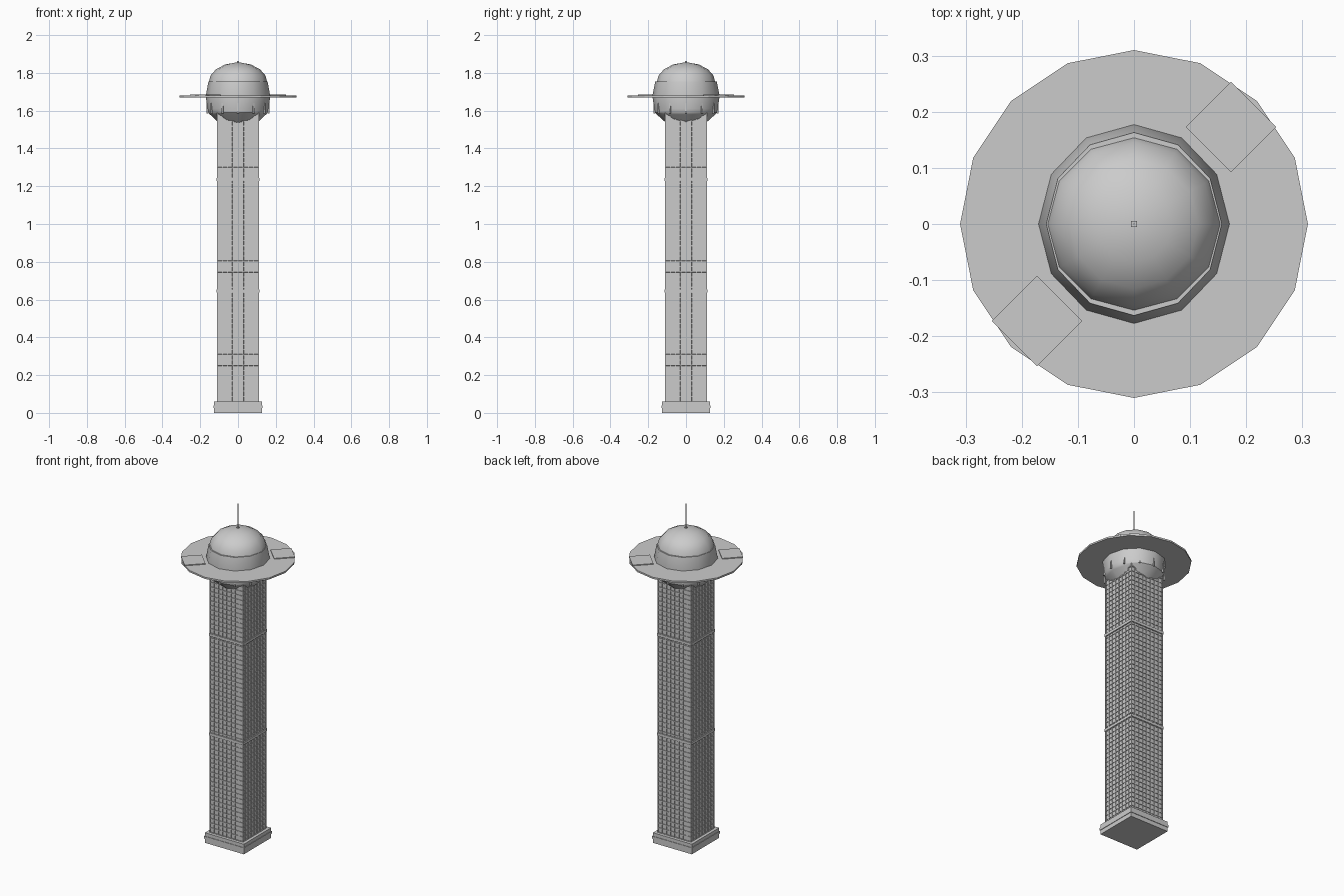
import bpy, bmesh, math
from mathutils import Matrix

if "Cube" in bpy.data.objects:
    bpy.data.objects.remove(bpy.data.objects["Cube"])

grey = bpy.data.materials.new("light grey")
grey.diffuse_color = (0.6, 0.6, 0.6, 1)
grey.use_nodes = True
grey.node_tree.nodes["Principled BSDF"].inputs["Base Color"].default_value = grey.diffuse_color


def finish(bm, name, smooth=None):
    bmesh.ops.recalc_face_normals(bm, faces=bm.faces)
    me = bpy.data.meshes.new(name)
    bm.to_mesh(me)
    bm.free()
    ob = bpy.data.objects.new(name, me)
    bpy.context.collection.objects.link(ob)
    me.materials.append(grey)
    if smooth:
        bpy.ops.object.select_all(action='DESELECT')
        ob.select_set(True)
        bpy.context.view_layer.objects.active = ob
        bpy.ops.object.shade_smooth_by_angle(angle=math.radians(smooth))
    return ob


def box(name, half, z0, z1, x=0, y=0, turn=0):
    bm = bmesh.new()
    m = (Matrix.Translation((x, y, (z0 + z1) / 2)) @ Matrix.Rotation(math.radians(turn), 4, 'Z')
         @ Matrix.Diagonal((2 * half, 2 * half, z1 - z0, 1)))
    bmesh.ops.create_cube(bm, size=1, matrix=m)
    return finish(bm, name)


def lathe(name, profile, sides, smooth=None, sx=1.0, sy=1.0):
    """Closed solid from (radius, height) pairs; radius 0 makes a pole."""
    bm = bmesh.new()
    rings = []
    for r, z in profile:
        n = 1 if r == 0 else sides
        rings.append([bm.verts.new((sx * r * math.cos(2 * math.pi * i / sides),
                                    sy * r * math.sin(2 * math.pi * i / sides), z)) for i in range(n)])
    for a, b in zip(rings, rings[1:]):
        for i in range(sides):
            j = (i + 1) % sides
            quad = [a[i % len(a)], a[j % len(a)], b[j % len(b)], b[i % len(b)]]
            bm.faces.new(list(dict.fromkeys(quad)))
    for ring in (rings[0], rings[-1]):
        if len(ring) > 1:
            bm.faces.new(ring)
    return finish(bm, name, smooth)


# Base plinth with a slim band
box("plinth", 0.128, 0, 0.06)
box("plinth_band", 0.131, 0.025, 0.04)

# Shaft: four walls divided into a grid of recessed windows
COLS, ROWS, HALF, Z0, Z1 = 8, 56, 0.11, 0.06, 1.6
bm = bmesh.new()
for k in range(4):
    rot = Matrix.Rotation(k * math.pi / 2, 4, 'Z')
    grid = [[bm.verts.new(rot @ Matrix.Translation((-HALF + 2 * HALF * c / COLS, -HALF,
             Z0 + (Z1 - Z0) * r / ROWS)).translation) for c in range(COLS + 1)] for r in range(ROWS + 1)]
    for r in range(ROWS):
        for c in range(COLS):
            bm.faces.new((grid[r][c], grid[r][c + 1], grid[r + 1][c + 1], grid[r + 1][c]))
walls = list(bm.faces)
bm.normal_update()
bmesh.ops.inset_individual(bm, faces=walls, thickness=0.004, depth=0)
bm.normal_update()
bmesh.ops.inset_individual(bm, faces=walls, thickness=0.0003, depth=-0.004)
bmesh.ops.remove_doubles(bm, verts=bm.verts, dist=0.00005)
finish(bm, "shaft")

# Belts around the shaft
for z in (0.645, 1.235):
    box("shaft_belt", 0.113, z - 0.008, z + 0.008)

# Round head: faceted bowl, wall and smooth dome
lathe("head_bowl", [(0.105, 1.535), (0.155, 1.58), (0.165, 1.59), (0.168, 1.61), (0.178, 1.677),
                    (0.163, 1.755), (0.14, 1.755)], 12, 35, sx=0.96)
dome = [(0.155 * math.cos(t), 1.75 + 0.105 * math.sin(t))
        for t in (math.radians(a) for a in (0, 20, 42, 64))]
lathe("head_dome", dome + [(0, 1.857)], 12, 50)

# Slim ribs under the disc
for i in range(12):
    a = i * math.pi / 6
    box("head_rib", 0.004, 1.585, 1.64, 0.162 * math.cos(a), 0.168 * math.sin(a), math.degrees(a))

# Wide disc with two square pads
lathe("disc", [(0.31, 1.671), (0.31, 1.681)], 16)
for s in (1, -1):
    box("landing_pad", 0.057, 1.679, 1.686, 0.173 * s, 0.173 * s, 45)

# Thin mast on a small foot
box("mast_foot", 0.005, 1.845, 1.862)
box("mast", 0.0012, 1.86, 2.0)
